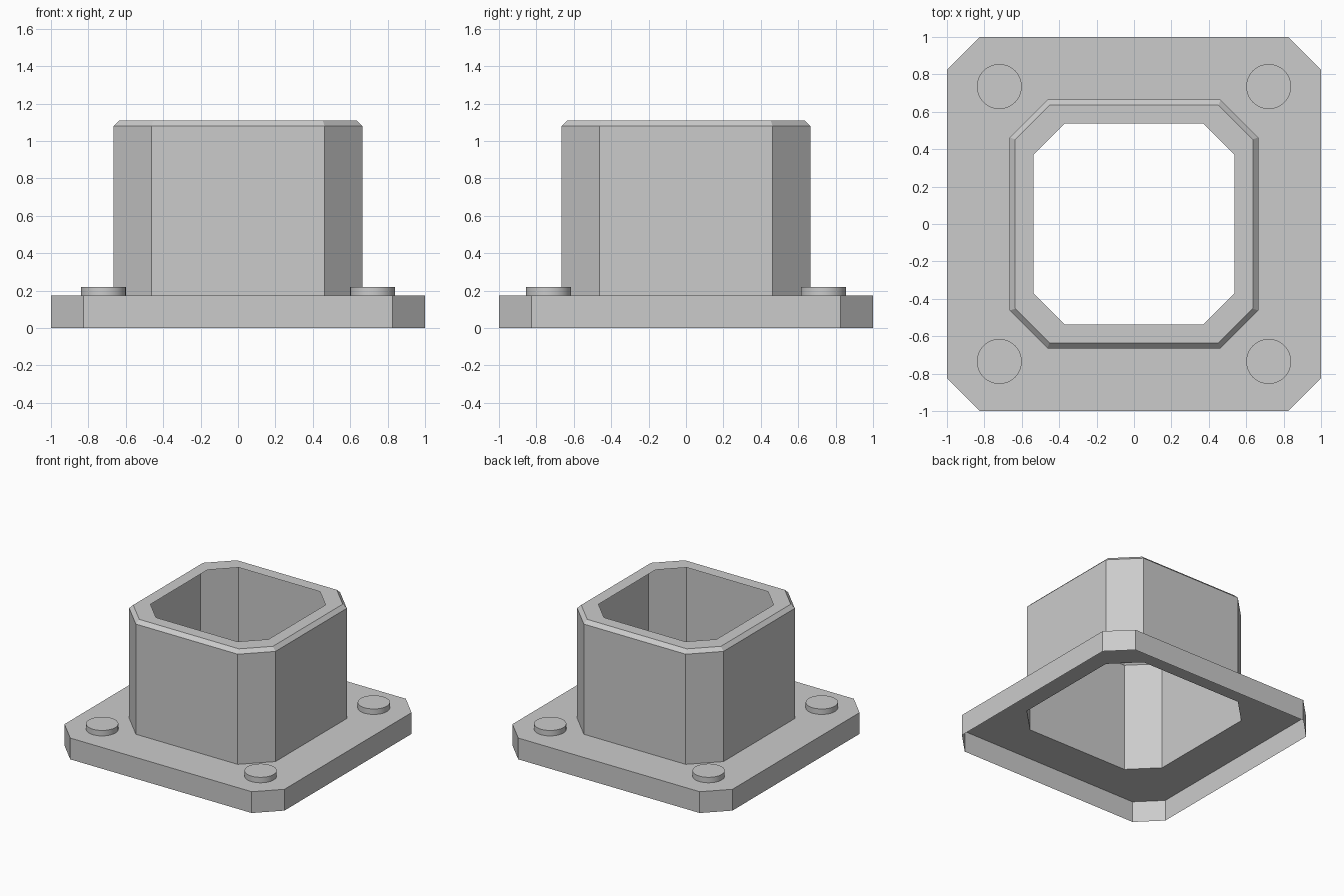
import bpy
import bmesh
import math

old = bpy.data.objects.get("Cube")
if old:
    bpy.data.objects.remove(old, do_unlink=True)

grey = bpy.data.materials.new("plain_grey")
grey.use_nodes = True
grey.diffuse_color = (0.6, 0.6, 0.6, 1)
grey.node_tree.nodes["Principled BSDF"].inputs["Base Color"].default_value = (0.6, 0.6, 0.6, 1)


def finish(name, bm):
    """Turn a bmesh into a named grey object."""
    mesh = bpy.data.meshes.new(name)
    bm.to_mesh(mesh)
    bm.free()
    mesh.materials.append(grey)
    obj = bpy.data.objects.new(name, mesh)
    bpy.context.collection.objects.link(obj)
    return obj


def loft(name, rings):
    """Join chamfered squares, each given as (half width, half flat side, height)."""
    bm = bmesh.new()
    loops = []
    for w, f, z in rings:
        corners = [(w, -f), (w, f), (f, w), (-f, w), (-w, f), (-w, -f), (-f, -w), (f, -w)]
        loops.append([bm.verts.new((x, y, z)) for x, y in corners])
    for low, high in zip(loops, loops[1:]):
        for i in range(8):
            j = (i + 1) % 8
            bm.faces.new((low[i], low[j], high[j], high[i]))
    return finish(name, bm)


# Thin flange: open skirt with a top plate around the sleeve
PLATE = 0.175
loft("base_flange", [(1, 0.825, 0), (1, 0.825, PLATE), (0.665, 0.463, PLATE)])

# Thin hollow sleeve with a bevelled shoulder and an inward lip
loft("sleeve", [(0.665, 0.463, PLATE), (0.665, 0.463, 1.08),
                (0.635, 0.453, 1.11), (0.537, 0.37, 1.11)])

# Round bolt heads on the four corners, open where they meet the plate
BOLT_TOP = 0.22
for side, sx in (("left", 1), ("right", -1)):
    for end, sy in (("front", -1), ("back", 1)):
        bm = bmesh.new()
        bmesh.ops.create_cone(bm, cap_ends=True, segments=48, radius1=0.12,
                              radius2=0.12, depth=BOLT_TOP - PLATE)
        bottom = [f for f in bm.faces if f.normal.z < -0.9]
        bmesh.ops.delete(bm, geom=bottom, context="FACES_ONLY")
        bolt = finish(f"bolt_head_{end}_{side}", bm)
        bolt.location = (sx * 0.72, sy * 0.735, (BOLT_TOP + PLATE) / 2)
        bpy.ops.object.select_all(action="DESELECT")
        bolt.select_set(True)
        bpy.context.view_layer.objects.active = bolt
        bpy.ops.object.shade_smooth_by_angle(angle=math.radians(30))
